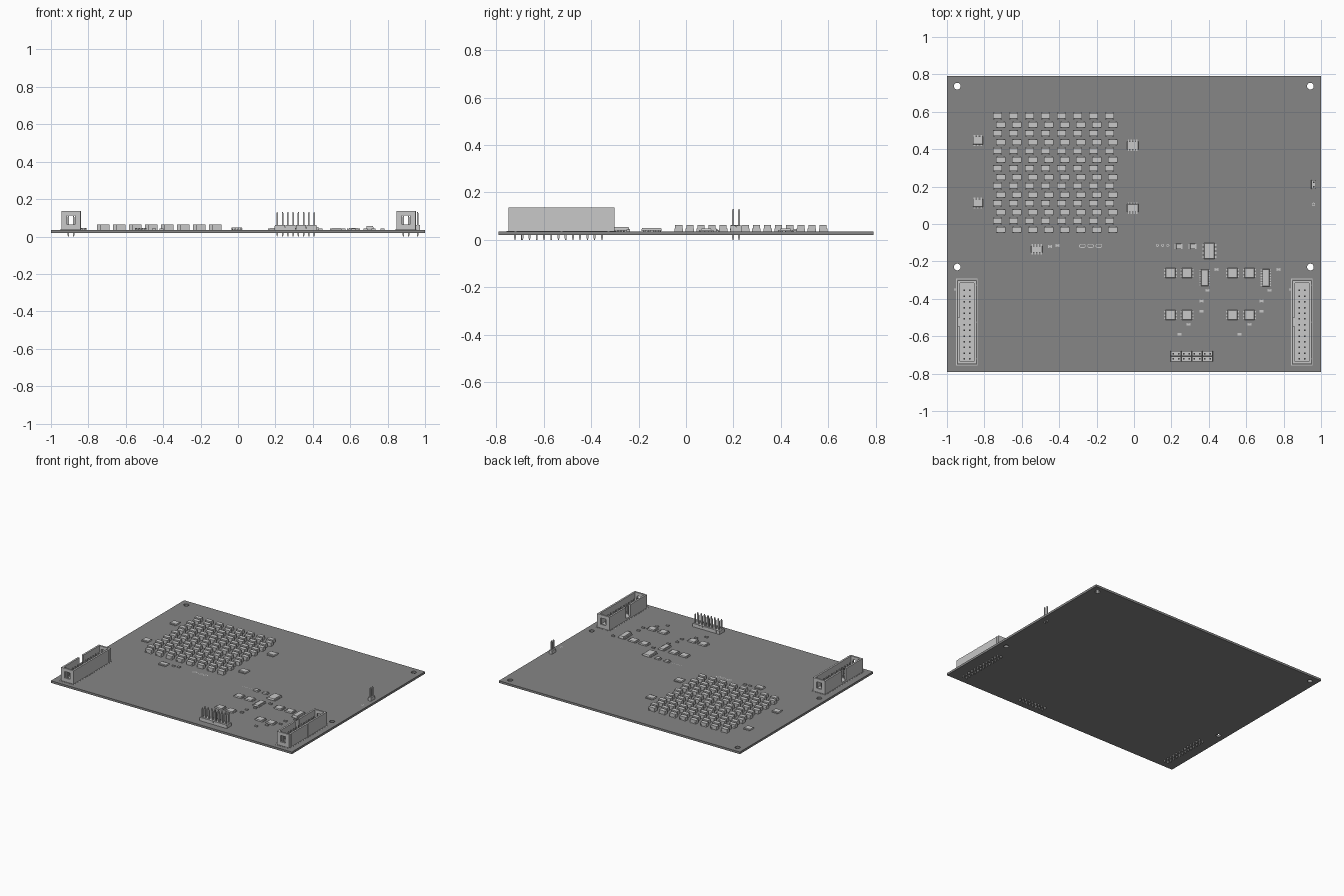
import bpy
import bmesh
import math
from mathutils import Matrix, Vector

cube = bpy.data.objects.get("Cube")
if cube:
    bpy.data.objects.remove(cube, do_unlink=True)

TOP = 0.036      # upper face of the board
BOTTOM = 0.02    # lower face of the board


def material(name, value):
    m = bpy.data.materials.new(name)
    m.use_nodes = True
    colour = (value, value, value, 1)
    m.diffuse_color = colour
    m.node_tree.nodes["Principled BSDF"].inputs["Base Color"].default_value = colour
    return m


BOARD = material("board grey", 0.24)
PALE = material("pale grey", 0.58)


def finish(bm, name, mat):
    mesh = bpy.data.meshes.new(name)
    bm.to_mesh(mesh)
    bm.free()
    mesh.materials.append(mat)
    ob = bpy.data.objects.new(name, mesh)
    bpy.context.collection.objects.link(ob)
    return ob


def box(bm, x, y, w, d, z0, z1, taper=1.0):
    """Box centred on x, y, with an optionally narrower top."""
    mat = Matrix.Translation((x, y, (z0 + z1) / 2)) @ Matrix.Diagonal((w, d, z1 - z0, 1))
    verts = bmesh.ops.create_cube(bm, size=1, matrix=mat)["verts"]
    for v in verts:
        if v.co.z > (z0 + z1) / 2:
            v.co.x = x + (v.co.x - x) * taper
            v.co.y = y + (v.co.y - y) * taper


def span(bm, x0, x1, y0, y1, z0, z1):
    box(bm, (x0 + x1) / 2, (y0 + y1) / 2, x1 - x0, y1 - y0, z0, z1)


def pin(bm, x, y, top):
    """Square pin through the board with pointed ends."""
    s = 0.008
    box(bm, x, y, s, s, 0.006, top - 0.006)
    box(bm, x, y, s, s, top - 0.006, top, 0.5)
    box(bm, x, y, s * 0.6, s * 0.6, 0, 0.006)


def ring(bm, x, y, r, stretch=0.0, width=0.004):
    """Thin flat outline, round or stretched along x."""
    n, loops = 16, []
    for radius in (r, r - width):
        loop = []
        for i in range(n):
            a = 2 * math.pi * (i + 0.5) / n
            shift = math.copysign(stretch, math.cos(a))
            loop.append(bm.verts.new((x + shift + radius * math.cos(a),
                                      y + radius * math.sin(a), TOP + 0.001)))
        loops.append(loop)
    for i in range(n):
        j = (i + 1) % n
        bm.faces.new((loops[0][i], loops[0][j], loops[1][j], loops[1][i]))


# Board with four mounting holes
bm = bmesh.new()
box(bm, 0, 0, 2, 1.58, BOTTOM, TOP)
board = finish(bm, "board", BOARD)
bm = bmesh.new()
for x in (-0.945, 0.943):
    for y in (0.737, -0.23):
        bmesh.ops.create_cone(bm, cap_ends=True, segments=24, radius1=0.018, radius2=0.018,
                              depth=0.1, matrix=Matrix.Translation((x, y, 0.028)))
cutter = finish(bm, "hole_cutter", BOARD)
cutter.hide_render = True
mod = board.modifiers.new("holes", "BOOLEAN")
mod.object = cutter
mod.solver = "EXACT"
bpy.context.view_layer.objects.active = board
bpy.ops.object.modifier_apply(modifier=mod.name)
bpy.data.objects.remove(cutter, do_unlink=True)

# Staggered array of block components
bm = bmesh.new()
for row in range(14):
    for col in range(8):
        x = -0.73 + col * 0.0856 + (row % 2) * 0.017
        y = 0.578 - row * 0.0468
        box(bm, x, y, 0.05, 0.03, TOP, 0.063)
        for side in (-1, 1):
            box(bm, x + side * 0.019, y, 0.008, 0.036, TOP, 0.048)
finish(bm, "block_array", PALE)


def chip(bm, x, y, w, d, top, leads, along_y=True):
    """Moulded package with rows of leads on two opposite sides."""
    lead = 0.009
    bw, bd = (w - 2 * lead, d) if along_y else (w, d - 2 * lead)
    mid = TOP + (top - TOP) * 0.5
    box(bm, x, y, bw, bd, TOP + 0.001, mid)
    box(bm, x, y, bw, bd, mid, top, 0.93)
    length = bd if along_y else bw
    for i in range(leads):
        t = ((i + 0.5) / leads - 0.5) * length
        for side in (-1, 1):
            if along_y:
                px, py, lw, ld = x + side * (w - lead) / 2, y + t, lead, length / leads * 0.5
            else:
                px, py, lw, ld = x + t, y + side * (d - lead) / 2, length / leads * 0.5, lead
            box(bm, px, py, lw, ld, TOP, TOP + 0.006)


# Square chips in two rows
bm = bmesh.new()
for y in (-0.262, -0.487):
    for x in (0.195, 0.283, 0.527, 0.618):
        chip(bm, x, y, 0.07, 0.052, 0.046, 3)
finish(bm, "square_chips", PALE)

# Long chips and the regulators
bm = bmesh.new()
chip(bm, 0.378, -0.287, 0.056, 0.09, 0.048, 7)
chip(bm, 0.705, -0.287, 0.056, 0.095, 0.055, 7)
chip(bm, 0.403, -0.145, 0.074, 0.085, 0.05, 4)
chip(bm, -0.52, -0.135, 0.062, 0.055, 0.046, 4, False)
finish(bm, "long_chips", PALE)

# Chips flanking the block array
bm = bmesh.new()
for y in (0.447, 0.113):
    chip(bm, -0.835, y, 0.054, 0.06, 0.046, 3, False)
for y in (0.42, 0.085):
    chip(bm, -0.007, y, 0.06, 0.062, 0.047, 4, False)
finish(bm, "side_chips", PALE)

# Small two-ended parts
bm = bmesh.new()
small = [(-0.45, -0.12), (-0.41, -0.115), (0.44, -0.243), (0.773, -0.243),
         (0.393, -0.355), (0.725, -0.355), (0.36, -0.412), (0.36, -0.467),
         (0.682, -0.412), (0.682, -0.467), (0.292, -0.537), (0.617, -0.537),
         (0.243, -0.59), (0.565, -0.59)]
for x, y in small:
    box(bm, x, y, 0.012, 0.012, TOP, 0.043)
    for side in (-1, 1):
        box(bm, x + side * 0.008, y, 0.005, 0.014, TOP, 0.044)
for x in (0.238, 0.313):
    box(bm, x, -0.12, 0.026, 0.03, TOP, 0.046, 0.92)
    for side in (-1, 1):
        box(bm, x + side * 0.018, -0.12, 0.008, 0.026, TOP, 0.042)
finish(bm, "small_parts", PALE)

# Flat outlines: pads, test points, connector borders
bm = bmesh.new()
for i in range(3):
    ring(bm, -0.276 + i * 0.044, -0.117, 0.011, 0.007)
    ring(bm, 0.125 + i * 0.028, -0.114, 0.008)
ring(bm, 0.96, 0.105, 0.009)
for x in (-0.893, 0.898):
    ring(bm, x - 0.064, -0.35, 0.006)
    for side in (-1, 1):
        box(bm, x + side * 0.056, -0.525, 0.003, 0.465, TOP, TOP + 0.001)
        box(bm, x, -0.525 + side * 0.231, 0.112, 0.003, TOP, TOP + 0.001)
finish(bm, "board_markings", PALE)


# Shrouded connectors: open-topped box, keyed on the -x wall, window in each end
def shroud(name, cx):
    y0, y1, half, t, top = -0.748, -0.302, 0.051, 0.013, 0.136
    bm = bmesh.new()
    key, yc = 0.024, (y0 + y1) / 2
    span(bm, cx - half, cx + half, y0, y1, TOP, 0.05)
    span(bm, cx + half - t, cx + half, y0, y1, 0.05, top)
    span(bm, cx - half, cx - half + t, y0, yc - key, 0.05, top)
    span(bm, cx - half, cx - half + t, yc + key, y1, 0.05, top)
    for ya, yb in ((y0, y0 + t), (y1 - t, y1)):
        for side in (-1, 1):
            box(bm, cx + side * 0.03, (ya + yb) / 2, 0.016, t, 0.05, top)
        span(bm, cx - 0.022, cx + 0.022, ya, yb, 0.05, 0.064)
        span(bm, cx - 0.022, cx + 0.022, ya, yb, 0.112, top)
    # Shallow ribs on the closed wall
    for y in (y0 + 0.028, yc, y1 - 0.025):
        box(bm, cx + half, y, 0.004, 0.009, TOP, top)
    finish(bm, name, PALE)

    bm = bmesh.new()
    for i in range(13):
        for side in (-1, 1):
            pin(bm, cx + side * 0.014, -0.355 - i * 0.0305, 0.11)
    finish(bm, name + "_pins", PALE)


shroud("right_connector", -0.893)
shroud("left_connector", 0.898)


# Open pin headers
def header(name, x0, y0, nx, ny, pitch):
    base, pins = bmesh.new(), bmesh.new()
    for i in range(nx):
        for j in range(ny):
            x, y = x0 + i * pitch, y0 + j * pitch
            box(base, x, y, pitch, pitch, TOP, 0.061, 0.95)
            pin(pins, x, y, 0.131)
    finish(base, name + "_base", PALE)
    finish(pins, name + "_pins", PALE)


header("front_header", 0.21, -0.721, 8, 2, 0.0282)
header("side_header", 0.96, 0.199, 1, 2, 0.025)
